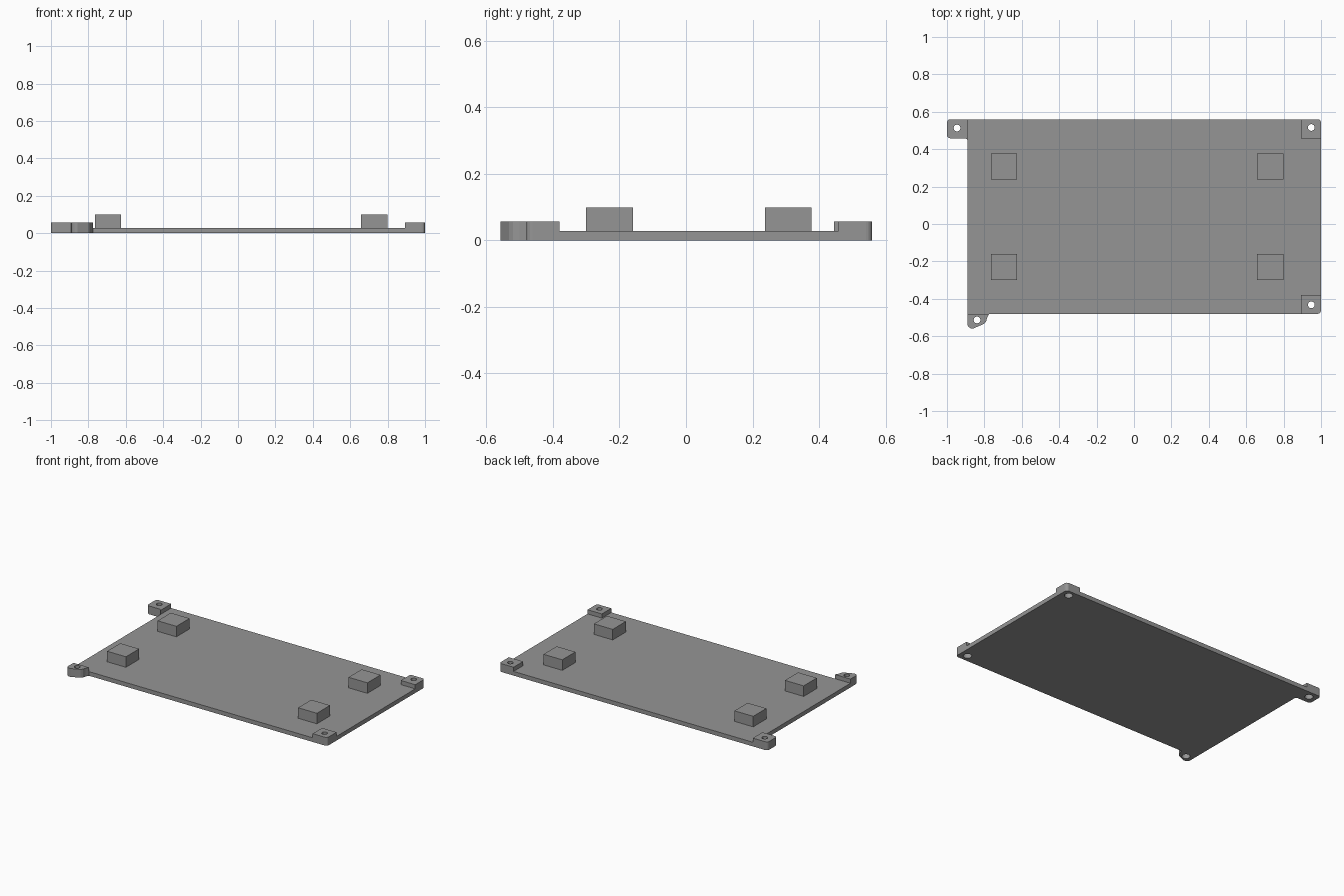
import bpy, bmesh, math

if "Cube" in bpy.data.objects:
    bpy.data.objects.remove(bpy.data.objects["Cube"])

PLATE_H, TAB_H, BLOCK_H = 0.028, 0.056, 0.099

grey = bpy.data.materials.new("grey plastic")
grey.diffuse_color = (0.30, 0.30, 0.30, 1)
grey.use_nodes = True
grey.node_tree.nodes["Principled BSDF"].inputs["Base Color"].default_value = grey.diffuse_color


def prism(name, outline, z0, z1):
    """Extrude a closed outline (counter-clockwise) from z0 to z1."""
    bm = bmesh.new()
    face = bm.faces.new([bm.verts.new((x, y, z0)) for x, y in outline])
    new = bmesh.ops.extrude_face_region(bm, geom=[face])["geom"]
    verts = [v for v in new if isinstance(v, bmesh.types.BMVert)]
    bmesh.ops.translate(bm, vec=(0, 0, z1 - z0), verts=verts)
    bmesh.ops.recalc_face_normals(bm, faces=bm.faces)
    mesh = bpy.data.meshes.new(name)
    bm.to_mesh(mesh)
    bm.free()
    mesh.materials.append(grey)
    obj = bpy.data.objects.new(name, mesh)
    bpy.context.collection.objects.link(obj)
    return obj


def rect(x0, x1, y0, y1, rounded=(), r=0.018):
    """Rectangle outline; corners 0-3 run counter-clockwise from lower left."""
    points = []
    for i, (x, y) in enumerate([(x0, y0), (x1, y0), (x1, y1), (x0, y1)]):
        if i not in rounded:
            points.append((x, y))
            continue
        cx = x + (r if x == x0 else -r)
        cy = y + (r if y == y0 else -r)
        for k in range(5):
            a = math.pi + (i + k / 4) * math.pi / 2
            points.append((cx + r * math.cos(a), cy + r * math.sin(a)))
    return points


def circle(x, y, r, n=24):
    return [(x + r * math.cos(2 * math.pi * i / n),
             y + r * math.sin(2 * math.pi * i / n)) for i in range(n)]


def boolean(target, tool, operation):
    mod = target.modifiers.new(tool.name, "BOOLEAN")
    mod.operation, mod.solver, mod.object = operation, "EXACT", tool
    bpy.context.view_layer.objects.active = target
    bpy.ops.object.modifier_apply(modifier=mod.name)
    bpy.data.objects.remove(tool, do_unlink=True)


# Thin base plate
plate = prism("base_plate", rect(-0.89, 1, -0.48, 0.56, (1, 2)), 0, PLATE_H)

# Mounting tabs: two on the right corners, two ears on the left
tabs = {
    "back_right_tab": rect(0.893, 1, 0.458, 0.56, (2,)),
    "front_right_tab": rect(0.893, 1, -0.48, -0.38, (1,)),
    "back_left_ear": [p for p in rect(-1, -0.89, 0.458, 0.56, (0, 3))
                      if p != (-0.89, 0.458)],
    "front_left_ear": [(-0.89, -0.48), (-0.89, -0.54), (-0.885, -0.55),
                       (-0.873, -0.558), (-0.858, -0.558), (-0.80, -0.533),
                       (-0.79, -0.52), (-0.785, -0.50), (-0.775, -0.48)],
}
# Small fillet joining the back left ear to the plate edge
ear = tabs["back_left_ear"]
ear[5:5] = [(-0.903, 0.458), (-0.894, 0.454), (-0.89, 0.445)]
for name, outline in tabs.items():
    boolean(plate, prism(name, outline, 0, TAB_H), "UNION")

# Screw holes with a wider recess underneath
for x, y in [(0.948, 0.516), (0.948, -0.432), (-0.946, 0.513), (-0.839, -0.513)]:
    boolean(plate, prism("screw_hole", circle(x, y, 0.018), -0.05, 0.1), "DIFFERENCE")
    boolean(plate, prism("screw_recess", circle(x, y, 0.026), -0.05, 0.03), "DIFFERENCE")

# Four raised blocks
for side, x in (("left", -0.695), ("right", 0.728)):
    for end, y in (("front", -0.23), ("back", 0.307)):
        block = prism(f"{end}_{side}_block",
                      rect(x - 0.07, x + 0.07, y - 0.07, y + 0.07), PLATE_H, BLOCK_H)
